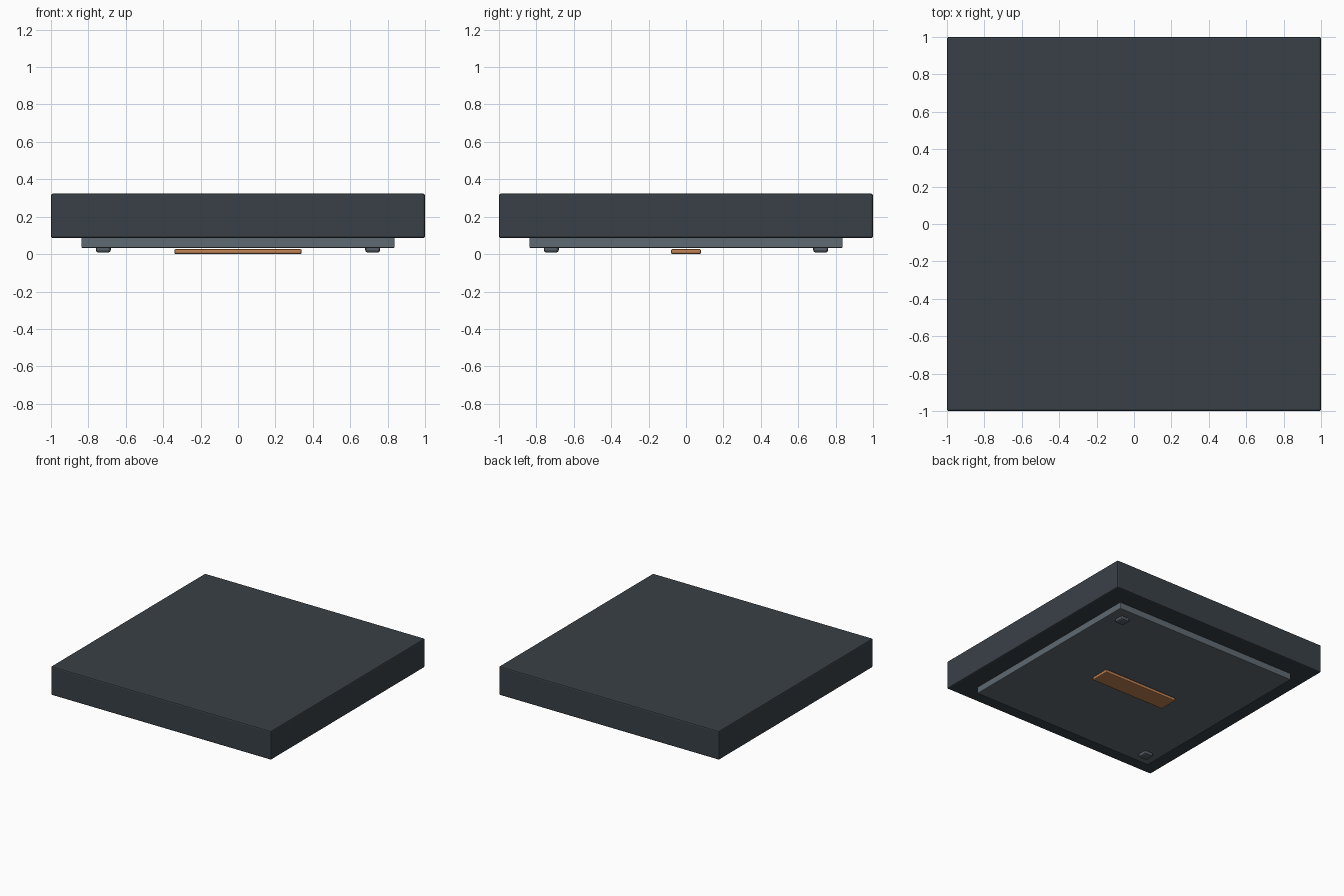
import bpy, bmesh
from mathutils import Matrix, Vector

if "Cube" in bpy.data.objects:
    bpy.data.objects.remove(bpy.data.objects["Cube"])


def material(name, hex_code):
    def lin(c):
        c /= 255
        return c / 12.92 if c <= 0.04045 else ((c + 0.055) / 1.055) ** 2.4
    m = bpy.data.materials.new(name)
    m.diffuse_color = [lin(int(hex_code[i:i + 2], 16)) for i in (0, 2, 4)] + [1]
    m.use_nodes = True
    m.node_tree.nodes["Principled BSDF"].inputs["Base Color"].default_value = m.diffuse_color
    return m


charcoal = material("charcoal", "394047")
slate = material("slate_grey", "5F6A72")
steel = material("dark_steel", "565F67")
copper = material("copper", "BE8050")


def block(name, x, y, half_x, half_y, z0, z1, bevel, mat):
    """Box with chamfered edges between heights z0 and z1."""
    bm = bmesh.new()
    size = Vector((2 * half_x, 2 * half_y, z1 - z0))
    bmesh.ops.create_cube(bm, size=1, matrix=Matrix.Diagonal(size).to_4x4())
    bmesh.ops.bevel(bm, geom=bm.edges[:], offset=bevel, segments=2,
                    profile=0.5, affect='EDGES')
    me = bpy.data.meshes.new(name)
    bm.to_mesh(me)
    bm.free()
    me.materials.append(mat)
    ob = bpy.data.objects.new(name, me)
    ob.location = (x, y, (z0 + z1) / 2)
    bpy.context.collection.objects.link(ob)
    return ob


# Main slab and the recessed plate beneath it
block("slab", 0, 0, 1.0, 1.0, 0.086, 0.323, 0.01, charcoal)
block("base_plate", 0, 0, 0.838, 0.838, 0.033, 0.1, 0.006, slate)

# Copper contact strip under the plate
block("contact_strip", 0, 0, 0.34, 0.08, 0.0, 0.027, 0.008, copper)

# Two small pegs on opposite corners
for label, s in (("front_left", -1), ("back_right", 1)):
    block("peg_" + label, 0.72 * s, 0.72 * s, 0.04, 0.04,
          0.008, 0.05, 0.014, steel)
